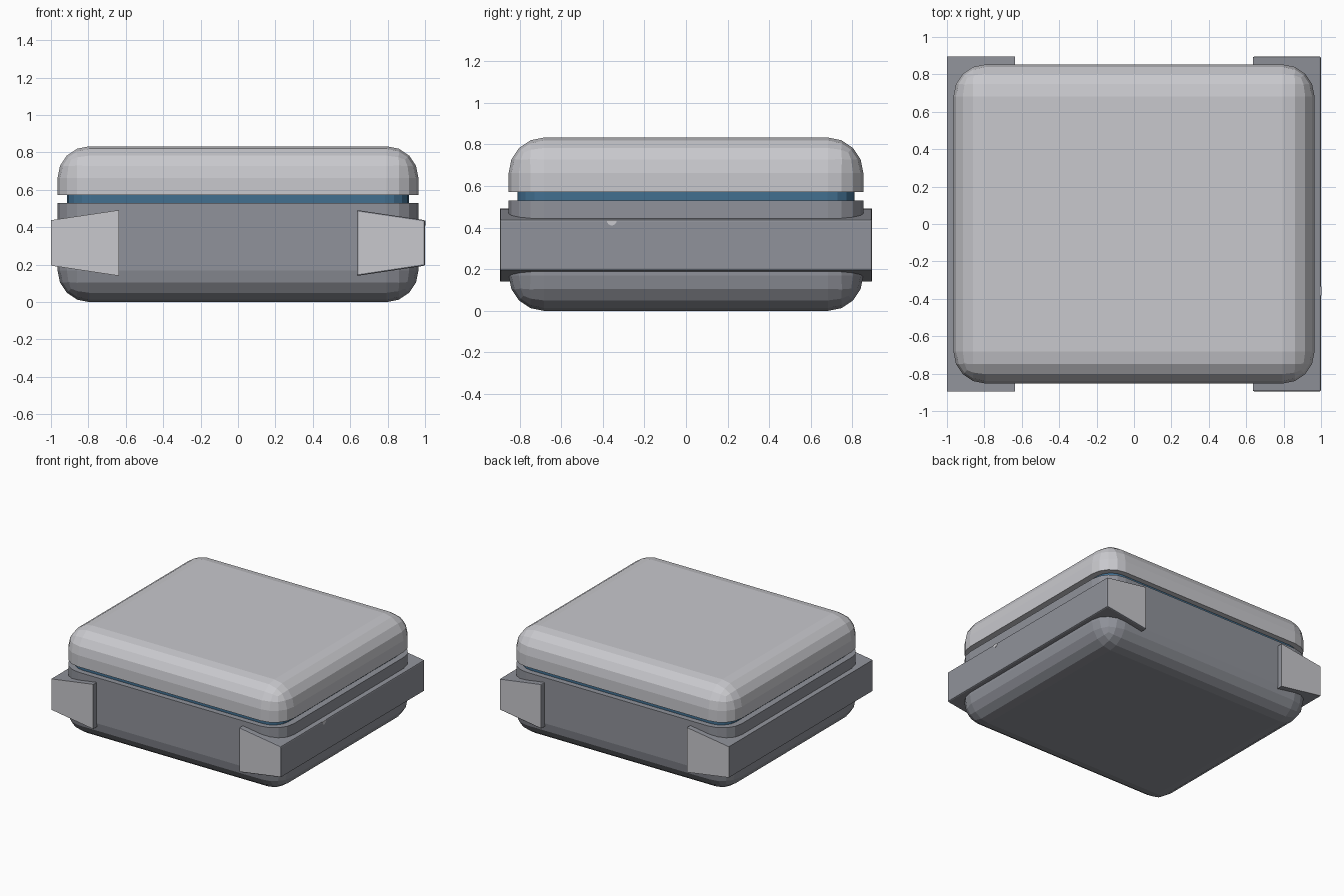
import bpy, bmesh, math
from mathutils import Vector

if "Cube" in bpy.data.objects:
    bpy.data.objects.remove(bpy.data.objects["Cube"])


def material(name, rgb):
    m = bpy.data.materials.new(name)
    m.diffuse_color = (*rgb, 1)
    m.use_nodes = True
    m.node_tree.nodes["Principled BSDF"].inputs["Base Color"].default_value = m.diffuse_color
    return m


LIGHT = material("light grey", (0.58, 0.58, 0.61))
DARK = material("mid grey", (0.28, 0.29, 0.325))
BLUE = material("blue", (0.055, 0.16, 0.28))


def finish(name, bm, mats):
    bmesh.ops.recalc_face_normals(bm, faces=bm.faces)
    me = bpy.data.meshes.new(name)
    bm.to_mesh(me)
    bm.free()
    ob = bpy.data.objects.new(name, me)
    for m in mats:
        me.materials.append(m)
    bpy.context.collection.objects.link(ob)
    return ob


def rounded_slab(name, hx, hy, z0, z1, radius, mat):
    """Slice between z0 and z1 of a rounded box that fills z 0 to 0.833."""
    bm = bmesh.new()
    bmesh.ops.create_cube(bm, size=1)
    for v in bm.verts:
        v.co = Vector((v.co.x * 2 * hx, v.co.y * 2 * hy, (v.co.z + 0.5) * 0.833))
    bmesh.ops.bevel(bm, geom=bm.edges[:], offset=radius, offset_type='OFFSET',
                    segments=4, profile=0.5, affect='EDGES')
    for z, direction in ((z0, -1), (z1, 1)):
        if 0 < z < 0.833:
            cut = bmesh.ops.bisect_plane(
                bm, geom=bm.verts[:] + bm.edges[:] + bm.faces[:],
                plane_co=(0, 0, z), plane_no=(0, 0, direction), clear_outer=True)
            edges = [e for e in cut['geom_cut'] if isinstance(e, bmesh.types.BMEdge)]
            bmesh.ops.contextual_create(bm, geom=edges)
    return finish(name, bm, [mat])


# Case halves and the recessed blue seam between them
rounded_slab("lower_case", 0.965, 0.853, 0, 0.53, 0.17, DARK)
rounded_slab("upper_case", 0.965, 0.853, 0.572, 0.833, 0.17, LIGHT)
rounded_slab("seam_core", 0.915, 0.81, 0.5, 0.6, 0.13, BLUE)


# Side rails: tapered profile run from front to back, with light end faces
def side_rail(name, side, bevel):
    profile = [(1.0, 0.195), (1.0, 0.438), (0.635, 0.492), (0.635, 0.14)]
    bm = bmesh.new()
    face = bm.faces.new([bm.verts.new((side * x, -0.895, z)) for x, z in profile])
    ext = bmesh.ops.extrude_face_region(bm, geom=[face])
    moved = [g for g in ext['geom'] if isinstance(g, bmesh.types.BMVert)]
    bmesh.ops.translate(bm, verts=moved, vec=(0, 1.79, 0))
    if face.is_valid and len(bm.faces) == 5:
        bm.faces.new([v for v in face.verts])
    if bevel:
        bmesh.ops.bevel(bm, geom=bm.edges[:], offset=bevel, offset_type='OFFSET',
                        segments=2, profile=0.5, affect='EDGES')
    bm.normal_update()
    for f in bm.faces:
        f.material_index = 1 if abs(f.normal.y) > 0.95 else 0
    return finish(name, bm, [DARK, LIGHT])


side_rail("left_rail", -1, 0)
side_rail("right_rail", 1, 0.008)

# Small half-round marker at the top edge of the right rail
bm = bmesh.new()
arc = [math.pi + math.pi * i / 8 for i in range(9)]
cap = bm.faces.new([bm.verts.new((0.998, -0.357 + 0.024 * math.cos(a),
                                  0.436 + 0.026 * math.sin(a))) for a in arc])
ext = bmesh.ops.extrude_face_region(bm, geom=[cap])
bmesh.ops.translate(bm, verts=[g for g in ext['geom'] if isinstance(g, bmesh.types.BMVert)],
                    vec=(0.004, 0, 0))
finish("rail_marker", bm, [LIGHT])
